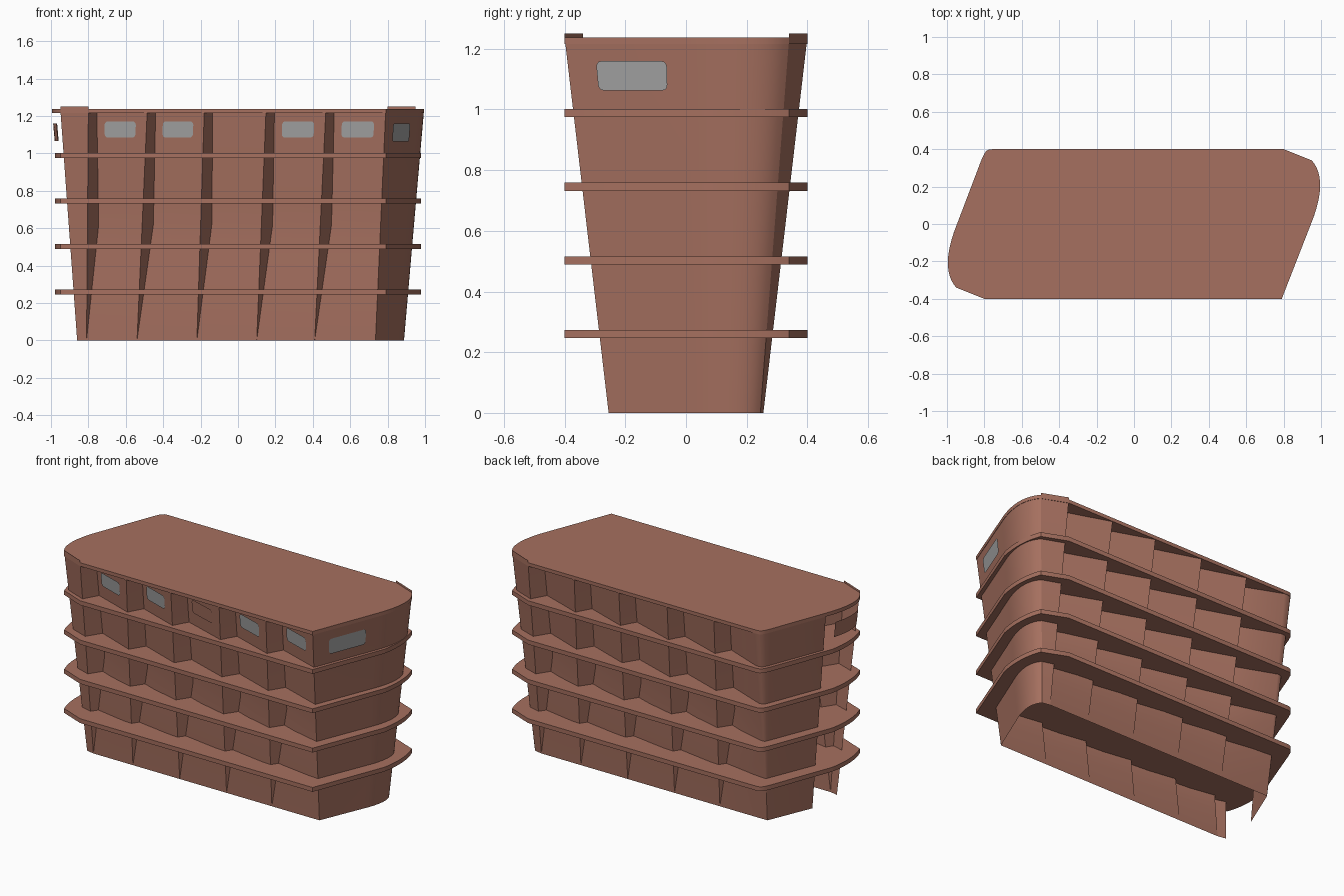
import bpy, bmesh, math
from mathutils import Vector

if "Cube" in bpy.data.objects:
    bpy.data.objects.remove(bpy.data.objects["Cube"])

TOP = 1.237


def material(name, rgb):
    m = bpy.data.materials.new(name)
    m.use_nodes = True
    m.diffuse_color = (*rgb, 1)
    bsdf = m.node_tree.nodes["Principled BSDF"]
    bsdf.inputs["Base Color"].default_value = (*rgb, 1)
    bsdf.inputs["Roughness"].default_value = 0.8
    return m


CLAY = material("clay brown", (0.38, 0.162, 0.115))
GLASS = material("window grey", (0.37, 0.37, 0.37))


def make(name, bm, mat, smooth=False):
    me = bpy.data.meshes.new(name)
    bm.to_mesh(me)
    bm.free()
    me.materials.append(mat)
    ob = bpy.data.objects.new(name, me)
    bpy.context.collection.objects.link(ob)
    if smooth:
        bpy.ops.object.select_all(action='DESELECT')
        ob.select_set(True)
        bpy.context.view_layer.objects.active = ob
        bpy.ops.object.shade_smooth_by_angle(angle=math.radians(25))
    return ob


def mix(a, b, t):
    return Vector(a).lerp(Vector(b), t)


def bezier(a, b, c, d, n=12):
    a, b, c, d = map(Vector, (a, b, c, d))
    return [a * (1 - t) ** 3 + b * 3 * t * (1 - t) ** 2 + c * 3 * t * t * (1 - t) + d * t ** 3
            for t in (i / n for i in range(n + 1))]


def turn(points):
    return [-p for p in points]


# Outline rules of the leaning walls; t runs from ground (0) to roof (1)
RIDGE_LOW = (-0.81, -0.54, -0.22, 0.10, 0.41)
RIDGE_TOP = (-0.80, -0.485, -0.18, 0.15, 0.47)


def chamfer(t):
    return [mix((-0.86, -0.245), (-0.95, -0.34), t), mix((-0.81, -0.255), (-0.80, -0.4), t)]


def corner(t):
    return mix((0.735, -0.255), (0.79, -0.4), t)


def teeth(t):
    """Front ridges, each followed by its recessed edge."""
    pts = []
    y = -0.255 - 0.145 * t
    k = min(1, 2 * t)
    for lo, hi in zip(RIDGE_LOW, RIDGE_TOP):
        x = lo + (hi - lo) * t
        wide = 0.06 * k - 0.03 * max(0, t - 0.5)
        pts += [Vector((x, y)), Vector((x + wide, y + 0.09 * k))]
    return pts


def curve(t):
    low = ((0.85, 0.02), (0.89, 0.11), (0.905, 0.20), (0.86, 0.245))
    top = ((0.95, 0.01), (1.005, 0.15), (1.015, 0.27), (0.95, 0.34))
    return bezier(*(mix(a, b, t) for a, b in zip(low, top)))


def soft_corner(t):
    """Corner rounding that grows towards the roof."""
    c = corner(t)
    s = max(t, 0.05)
    return bezier(c - Vector((0.05, 0)) * s, c, c, c + Vector((0.025, 0.055)) * s, 5)


def front_line(t):
    return chamfer(t)[:1] + teeth(t) + [corner(t)] + curve(t)


def back_line(t):
    return turn(chamfer(t)[:1] + teeth(t) + soft_corner(t) + curve(t)[:1])


def sheet(name, line, z0, z1, steps, mat=CLAY):
    bm = bmesh.new()
    rows = []
    for i in range(steps + 1):
        z = z0 + (z1 - z0) * i / steps
        rows.append([bm.verts.new((p.x, p.y, z)) for p in line(min(1, z / TOP))])
    for a, b in zip(rows, rows[1:]):
        for i in range(len(a) - 1):
            bm.faces.new((a[i], a[i + 1], b[i + 1], b[i]))
    return make(name, bm, mat, True)


sheet("front_and_left_wall", front_line, 0, TOP, 8)
sheet("back_and_right_wall", back_line, 0, TOP, 8)
sheet("right_end_band", lambda t: turn(curve(t)[2:11]), 1.065, 1.16, 1)
sheet("front_roof_lip", lambda t: chamfer(1), 1.215, 1.25, 1)
sheet("back_roof_lip", lambda t: turn(chamfer(1)), 1.215, 1.25, 1)


# Floor ledges and roof
def slab(name, bend, z0, z1):
    outline = chamfer(1) + [corner(1)] + bend + turn(chamfer(1)[1:] + soft_corner(1) + bend[:-1])
    bm = bmesh.new()
    low = bm.faces.new([bm.verts.new((p.x, p.y, z0)) for p in outline])
    up = bmesh.ops.extrude_face_region(bm, geom=[low])["geom"]
    bmesh.ops.translate(bm, vec=(0, 0, z1 - z0),
                        verts=[g for g in up if isinstance(g, bmesh.types.BMVert)])
    bmesh.ops.recalc_face_normals(bm, faces=bm.faces)
    make(name, bm, CLAY, True)


ledge_bend = bezier((0.965, 0.05), (0.985, 0.15), (0.985, 0.25), (0.95, 0.34))
for i in range(4):
    z = 0.246 + 0.243 * i
    slab(f"floor_ledge_{i + 1}", ledge_bend, z, z + 0.027)
slab("roof", curve(1), 1.215, TOP)


# Windows lie on a wall panel between two edges given as functions of t
def window(name, edge_a, edge_b, u0, u1, z0, z1, mat):
    def on_wall(u, z):
        p = mix(edge_a(z / TOP), edge_b(z / TOP), u)
        return Vector((p.x, p.y, z))
    zc = (z0 + z1) / 2
    out = (on_wall(u1, zc) - on_wall(u0, zc)).cross(on_wall(u0, z1) - on_wall(u0, z0)).normalized()
    rz = 0.018
    ru = rz * (u1 - u0) / (on_wall(u1, zc) - on_wall(u0, zc)).length
    bm = bmesh.new()
    ring = []
    for k, (u, z) in enumerate(((u1 - ru, z1 - rz), (u0 + ru, z1 - rz),
                                (u0 + ru, z0 + rz), (u1 - ru, z0 + rz))):
        for j in range(4):
            a = math.radians(90 * k + 30 * j)
            ring.append(bm.verts.new(on_wall(u + ru * math.cos(a), z + rz * math.sin(a)) + out * 0.006))
    bm.faces.new(ring)
    make(name, bm, mat)


for i in range(5):
    right = (lambda t, i=i: teeth(t)[2 * i + 2]) if i < 4 else corner
    window(f"front_window_{i + 1}", lambda t, i=i: teeth(t)[2 * i + 1], right,
           0.16, 0.79, 1.085, 1.172, CLAY if i == 2 else GLASS)
window("left_end_window", corner, lambda t: curve(t)[0], 0.24, 0.82, 1.063, 1.16, GLASS)
